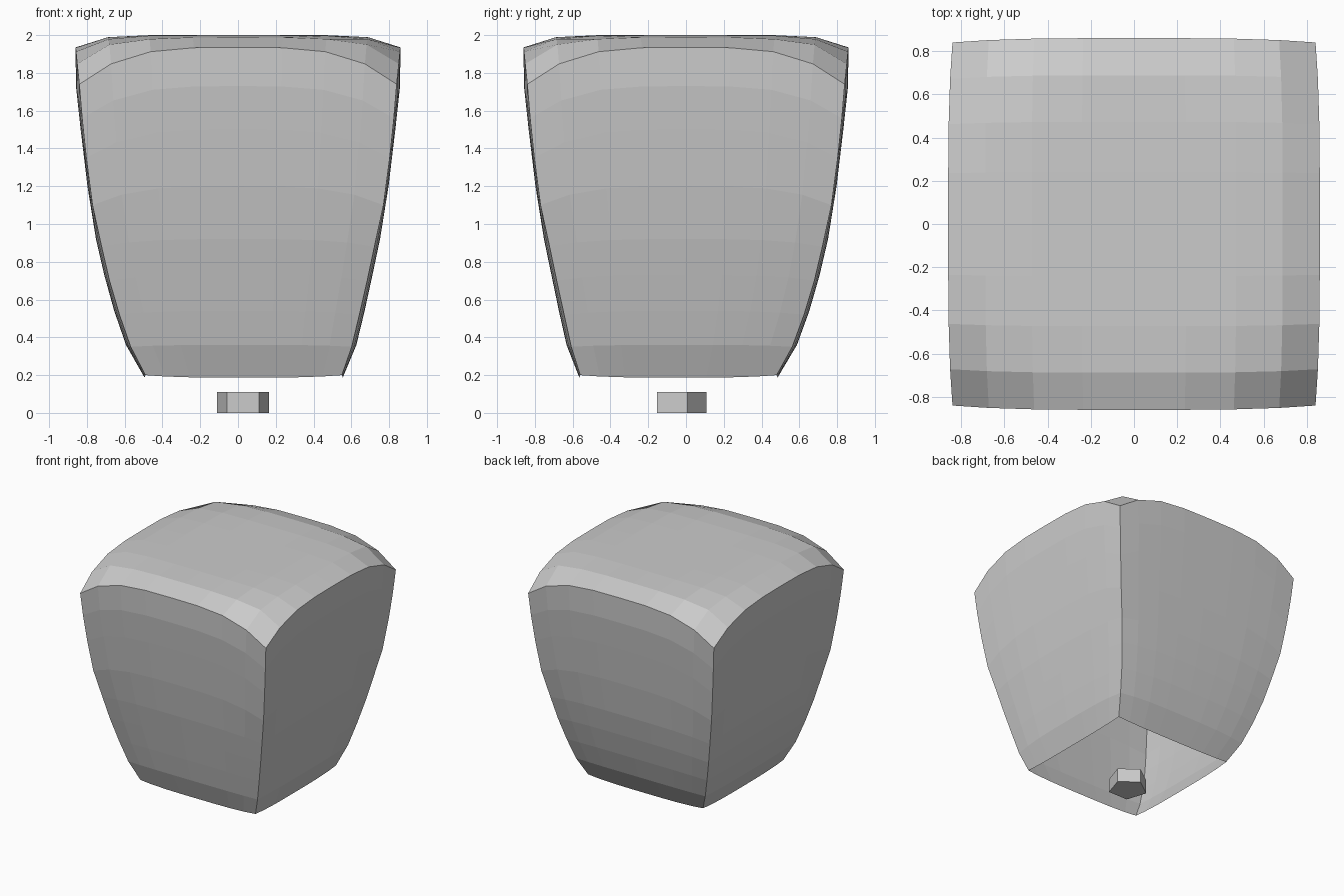
import bpy, bmesh
from math import radians
from mathutils import Matrix, Vector

if "Cube" in bpy.data.objects:
    bpy.data.objects.remove(bpy.data.objects["Cube"])

STEPS = [-1, -.8, -.55, -.28, 0, .28, .55, .8, 1]
# wall rows, bottom to top: (mid half-width, mid z, corner half-width, corner z)
ROWS = [(.525, .187, .52, .20), (.61, .36, .585, .35), (.663, .54, .635, .52),
        (.71, .73, .682, .70), (.752, .92, .722, .88), (.797, 1.2, .77, 1.1),
        (.833, 1.5, .803, 1.35), (.858, 1.73, .825, 1.56), (.86, 1.935, .84, 1.74)]
LEAN = Vector((.03, -.04, 0))    # bottom of the crown follows the trunk


def bulge(s):
    return 1 - abs(s) ** 3.6


def wall_point(s, k, turn):
    m, zm, c, zc = ROWS[k]
    b = bulge(s)
    p = Matrix.Rotation(radians(90 * turn), 3, 'Z') @ Vector(
        (s * c, -(c + (m - c) * b), zc + (zm - zc) * b))
    return p + LEAN * max(0, 1 - k / 4) ** 2


def top_point(u, v):
    z = 2 - .065 * max(abs(u), abs(v)) ** 8 - .195 * abs(u * v) ** 3.6
    return Vector((u * (.84 + .02 * bulge(v)), v * (.84 + .02 * bulge(u)), z))


def add_grid(bm, points):
    g = [[bm.verts.new(p) for p in row] for row in points]
    for a, b in zip(g, g[1:]):
        for i in range(len(a) - 1):
            bm.faces.new((a[i], a[i + 1], b[i + 1], b[i]))


def add_object(bm, name):
    mesh = bpy.data.meshes.new(name)
    bm.to_mesh(mesh)
    bm.free()
    obj = bpy.data.objects.new(name, mesh)
    bpy.context.collection.objects.link(obj)
    return obj


# leafy crown: four bulging walls and a domed top, open underneath
bm = bmesh.new()
for turn in range(4):
    add_grid(bm, [[wall_point(s, k, turn) for s in STEPS] for k in range(len(ROWS))])
add_grid(bm, [[top_point(u, v) for u in STEPS] for v in STEPS])
bmesh.ops.remove_doubles(bm, verts=bm.verts, dist=.002)
add_object(bm, "tree_crown")

# short five-sided trunk stub
bm = bmesh.new()
bmesh.ops.create_cone(bm, cap_ends=True, segments=5, radius1=.145, radius2=.145, depth=.11)
# find the current vertex direction and turn one vertex to face the back
d = bm.verts[:][0].co.to_2d().angle_signed(Vector((0, 1)))
bmesh.ops.rotate(bm, verts=bm.verts, matrix=Matrix.Rotation(-d, 3, 'Z'))
bmesh.ops.translate(bm, verts=bm.verts, vec=(.026, -.037, .055))
add_object(bm, "trunk")
